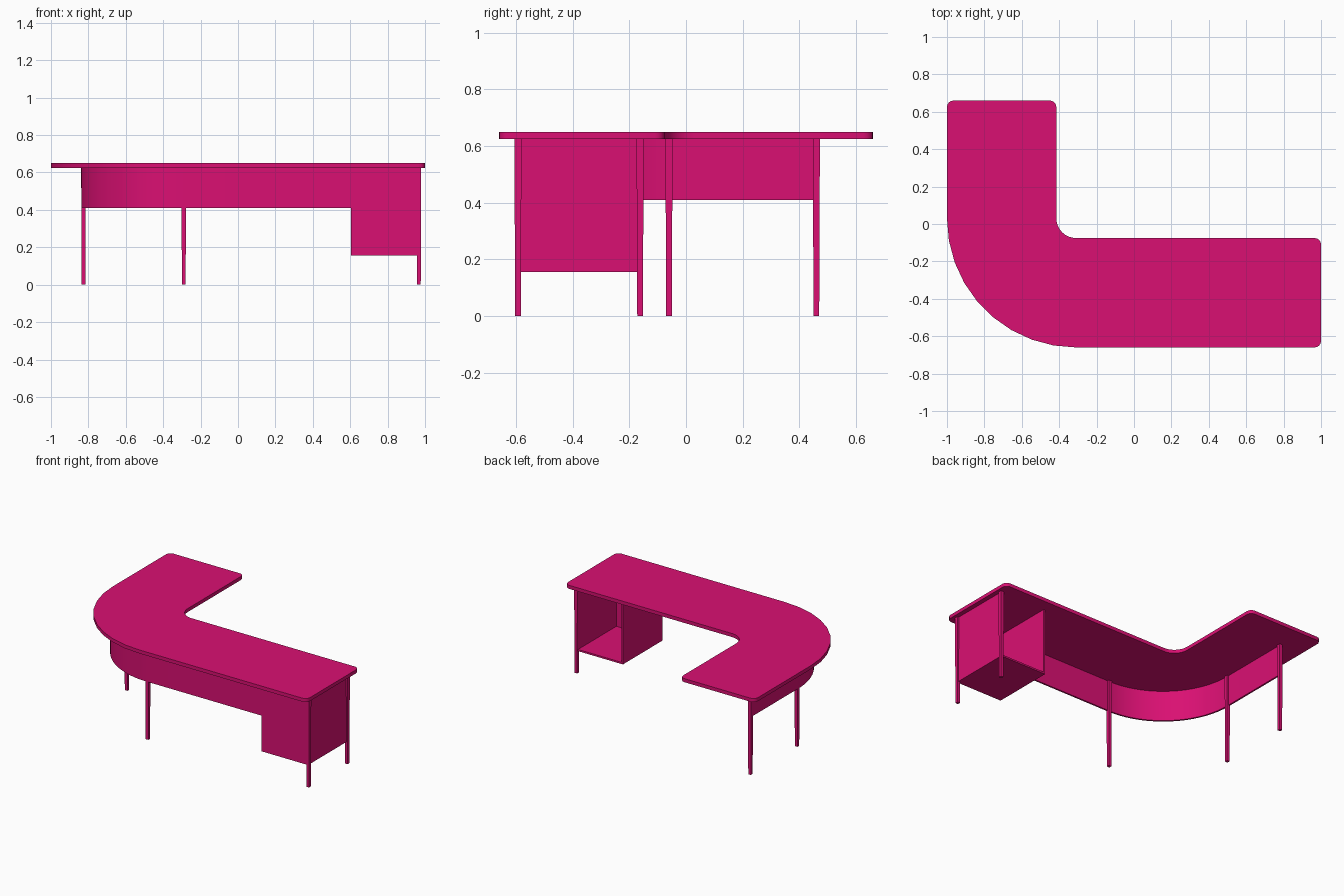
import bpy
import bmesh
from math import cos, sin, radians

cube = bpy.data.objects.get("Cube")
if cube:
    bpy.data.objects.remove(cube)

# One colour for the whole desk
magenta = bpy.data.materials.new("magenta")
magenta.use_nodes = True
colour = (0.70, 0.005, 0.17, 1)
magenta.diffuse_color = colour
magenta.node_tree.nodes["Principled BSDF"].inputs["Base Color"].default_value = colour

TOP, UNDER, APRON, CABINET = 0.65, 0.625, 0.41, 0.155


def finish(name, bm, smooth=False):
    bmesh.ops.recalc_face_normals(bm, faces=bm.faces)
    mesh = bpy.data.meshes.new(name)
    bm.to_mesh(mesh)
    bm.free()
    mesh.materials.append(magenta)
    obj = bpy.data.objects.new(name, mesh)
    bpy.context.collection.objects.link(obj)
    if smooth:
        bpy.ops.object.select_all(action='DESELECT')
        obj.select_set(True)
        bpy.context.view_layer.objects.active = obj
        bpy.ops.object.shade_smooth_by_angle()
    return obj


def arc(x, y, r, start, end, steps):
    angles = [radians(start + (end - start) * i / steps) for i in range(steps + 1)]
    return [(x + r * cos(a), y + r * sin(a)) for a in angles]


def prism(name, outline, z0, z1):
    bm = bmesh.new()
    face = bm.faces.new([bm.verts.new((x, y, z0)) for x, y in outline])
    ext = bmesh.ops.extrude_face_region(bm, geom=[face])
    verts = [g for g in ext["geom"] if isinstance(g, bmesh.types.BMVert)]
    bmesh.ops.translate(bm, vec=(0, 0, z1 - z0), verts=verts)
    return finish(name, bm, smooth=True)


def box(name, x0, x1, y0, y1, z0, z1, taper=1.0):
    bm = bmesh.new()
    bmesh.ops.create_cube(bm, size=1)
    for v in bm.verts:
        s = taper if v.co.z < 0 else 1
        v.co = ((x0 + x1) / 2 + v.co.x * s * (x1 - x0),
                (y0 + y1) / 2 + v.co.y * s * (y1 - y0),
                (z0 + z1) / 2 + v.co.z * (z1 - z0))
    return finish(name, bm)


# Worktop: two wings joined by concentric bends, with rounded corners
R = 0.035
outline = arc(1 - R, -0.66 + R, R, -90, 0, 4)
outline += arc(1 - R, -0.075 - R, R, 0, 90, 4)
outline += arc(-0.31, 0.03, 0.105, 270, 180, 8)
outline += arc(-0.415 - R, 0.66 - R, R, 0, 90, 4)
outline += arc(-1 + R, 0.66 - R, R, 90, 180, 4)
outline += arc(-0.31, 0.03, 0.69, 180, 270, 9)
prism("worktop", outline, UNDER, TOP)


# Modesty panel following the outer edge
def panel_side(r):
    bend = arc(-0.293, -0.06, r, 270, 180, 18)
    return [(0.965, bend[0][1])] + bend + [(bend[-1][0], 0.46)]


prism("modesty_panel", panel_side(0.545) + panel_side(0.533)[::-1], APRON, UNDER)

# Tapered legs
HALF = 0.0125
legs = {
    "front_left_leg": (0.967, -0.593),
    "inner_left_leg": (0.967, -0.162),
    "front_bend_leg": (-0.29, -0.592),
    "side_bend_leg": (-0.826, -0.06),
    "back_right_leg": (-0.826, 0.46),
}
for name, (x, y) in legs.items():
    box(name, x - HALF, x + HALF, y - HALF, y + HALF, 0, UNDER, taper=0.8)

# Open cabinet under the long wing
X0, X1, Y0, Y1, T = 0.605, 0.968, -0.6, -0.16, 0.012
box("cabinet_inner_side", X0, X0 + T, Y0, Y1, CABINET, UNDER)
box("cabinet_outer_side", X1 - T, X1, Y0, Y1, CABINET, UNDER)
box("cabinet_front", X0 + T, X1 - T, Y0, Y0 + T, CABINET, UNDER)
box("cabinet_floor", X0 + T, X1 - T, Y0 + T, Y1, CABINET, CABINET + T)
